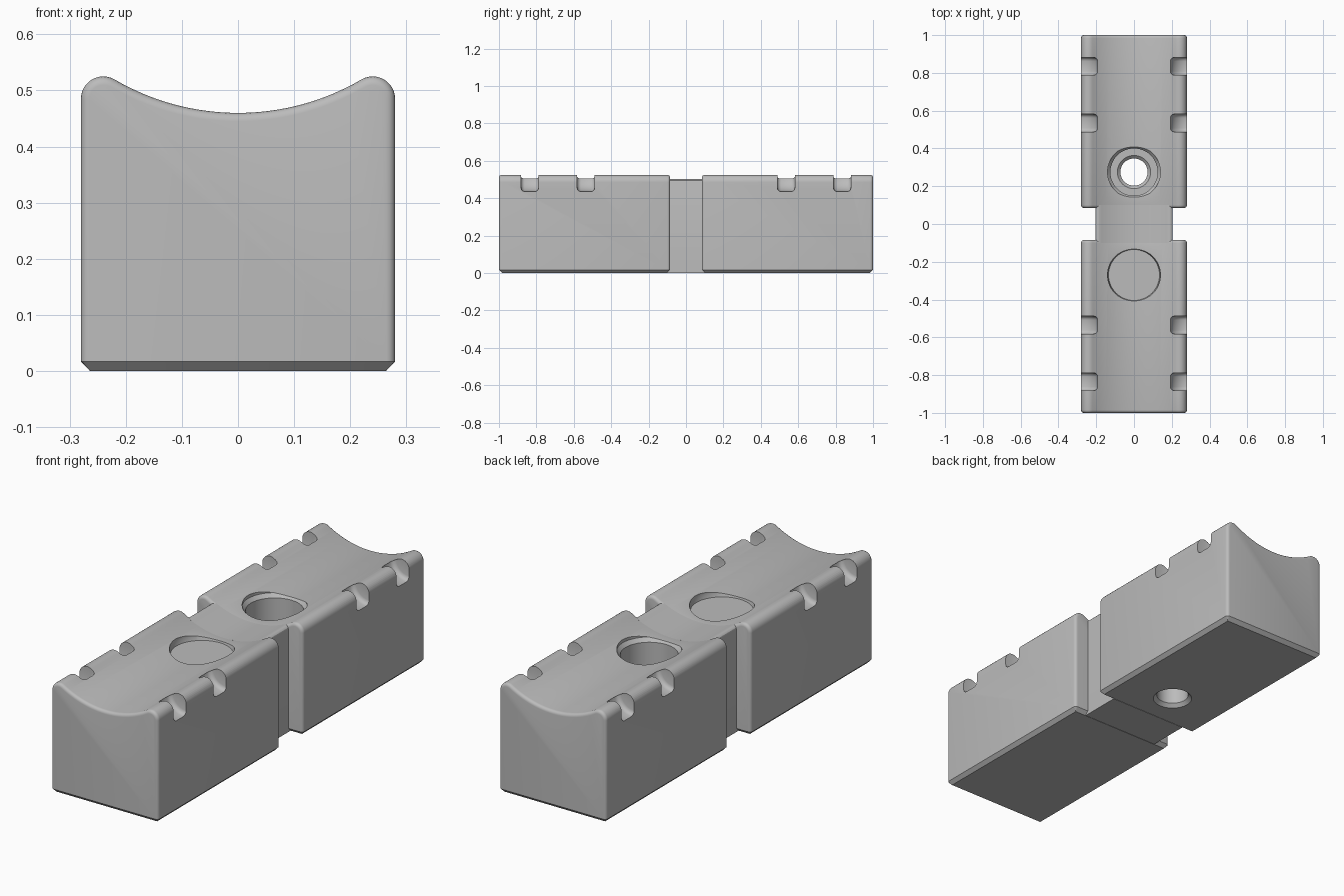
import bpy, bmesh, math
from mathutils import Matrix

cube = bpy.data.objects.get("Cube")
if cube:
    bpy.data.objects.remove(cube, do_unlink=True)

mat = bpy.data.materials.new("matte_grey")
mat.use_nodes = True
GREY = (0.5, 0.5, 0.5, 1)
mat.diffuse_color = GREY
mat.node_tree.nodes["Principled BSDF"].inputs["Base Color"].default_value = GREY

R = 0.4356                      # radius of the long trough on top
TROUGH_Z = 0.46                 # lowest point of the trough
RIM = 0.04                      # radius of the rounded side rims


def make_object(name, bm):
    bmesh.ops.recalc_face_normals(bm, faces=bm.faces)
    me = bpy.data.meshes.new(name)
    bm.to_mesh(me)
    bm.free()
    me.materials.append(mat)
    ob = bpy.data.objects.new(name, me)
    bpy.context.collection.objects.link(ob)
    return ob


def extrude_section(half_width, corner, groove_x, y0, y1):
    """Symmetric cross-section with a trough on top, extruded along y."""
    n = 32
    xs = [groove_x * (1 - 2 * i / n) for i in range(n + 1)]
    trough = [(x, TROUGH_Z + R - math.sqrt(R * R - x * x)) for x in xs]
    pts = ([(half_width, 0)] + corner + trough
           + [(-x, z) for x, z in reversed(corner)] + [(-half_width, 0)])
    bm = bmesh.new()
    face = bm.faces.new([bm.verts.new((x, y0, z)) for x, z in pts])
    ext = bmesh.ops.extrude_face_region(bm, geom=[face])
    moved = [g for g in ext["geom"] if isinstance(g, bmesh.types.BMVert)]
    bmesh.ops.translate(bm, verts=moved, vec=(0, y1 - y0, 0))
    if face.is_valid and len(bm.faces) < len(pts) + 2:
        bm.faces.new([v for v in face.verts])
    bmesh.ops.recalc_face_normals(bm, faces=bm.faces)
    return bm


def lathe(name, pts, matrix):
    """Closed solid of revolution from (radius, height) points."""
    bm = bmesh.new()
    vs = [bm.verts.new((r, 0, h)) for r, h in pts]
    es = [bm.edges.new(p) for p in zip(vs, vs[1:])]
    bmesh.ops.spin(bm, geom=vs + es, cent=(0, 0, 0), axis=(0, 0, 1),
                   angle=2 * math.pi, steps=48)
    bmesh.ops.remove_doubles(bm, verts=bm.verts, dist=1e-5)
    bm.transform(matrix)
    ob = make_object(name, bm)
    ob.hide_render = True
    return ob


def cut(target, cutter):
    mod = target.modifiers.new("cut", "BOOLEAN")
    mod.operation = "DIFFERENCE"
    mod.solver = "EXACT"
    mod.object = cutter
    bpy.context.view_layer.objects.active = target
    bpy.ops.object.modifier_apply(modifier=mod.name)
    bpy.data.objects.remove(cutter, do_unlink=True)


# Rounded rim from the side wall up and over to the trough
END_ANGLE = math.atan2(TROUGH_Z + R - 0.485, -0.24)
rim = [(0.24 + RIM * math.cos(a), 0.485 + RIM * math.sin(a))
       for a in [END_ANGLE * i / 12 for i in range(12)]]
TANGENT_X = 0.24 + RIM * math.cos(END_ANGLE)


def half_block(name, side):
    y0, y1 = sorted((side * 0.085, side * 1.0))
    bm = extrude_section(0.28, rim, TANGENT_X, y0, y1)
    # Soft edges around both ends, then a flat chamfer along the base
    ends = [e for e in bm.edges
            if abs(e.verts[0].co.y - e.verts[1].co.y) < 1e-5
            and max(v.co.z for v in e.verts) > 1e-4]
    bmesh.ops.bevel(bm, geom=ends, offset=0.015, segments=4, profile=0.5,
                    affect="EDGES", clamp_overlap=False)
    base = [e for e in bm.edges if max(v.co.z for v in e.verts) < 1e-5]
    bmesh.ops.bevel(bm, geom=base, offset=0.017, segments=1,
                    affect="EDGES", clamp_overlap=False)
    ob = make_object(name, bm)
    # Curved notches across the rims
    h = 0.047
    notch = [(0, -h), (0.07, -h), (0.08, -h + 0.003), (0.087, -h + 0.01),
             (0.09, -h + 0.02)]
    notch += [(r, -z) for r, z in reversed(notch)]
    for x in (-0.28, 0.28):
        for y in (0.535, 0.835):
            m = Matrix.Translation((x, side * y, 0.525)) @ Matrix.Rotation(math.pi / 2, 4, "X")
            cut(ob, lathe("notch_cutter", notch, m))
    return ob


front = half_block("front_block", -1)
back = half_block("back_block", 1)

# Shallow round pocket in the front block
cut(front, lathe("pocket_cutter", [(0, 0.452), (0.135, 0.452), (0.14, 0.47),
                                   (0.14, 0.6), (0, 0.6)],
                 Matrix.Translation((0, -0.27, 0))))

# Stepped through hole in the back block, chamfered at each step
cut(back, lathe("hole_cutter", [(0, -0.05), (0.088, -0.05), (0.088, 0), (0.072, 0.017),
                                (0.072, 0.235), (0.088, 0.25), (0.125, 0.25),
                                (0.125, 0.45), (0.14, 0.468), (0.14, 0.6), (0, 0.6)],
                Matrix.Translation((0, 0.275, 0))))

# Narrow waist joining the two blocks
waist = make_object("waist", extrude_section(
    0.205, [(0.205, 0.486), (0.203, 0.494), (0.198, 0.499), (0.191, 0.5015)],
    0.184, -0.1, 0.1))

# Smooth shading with sharp edges kept
bpy.ops.object.select_all(action="DESELECT")
for ob in (front, back, waist):
    ob.select_set(True)
bpy.context.view_layer.objects.active = front
bpy.ops.object.shade_smooth_by_angle(angle=math.radians(30))
